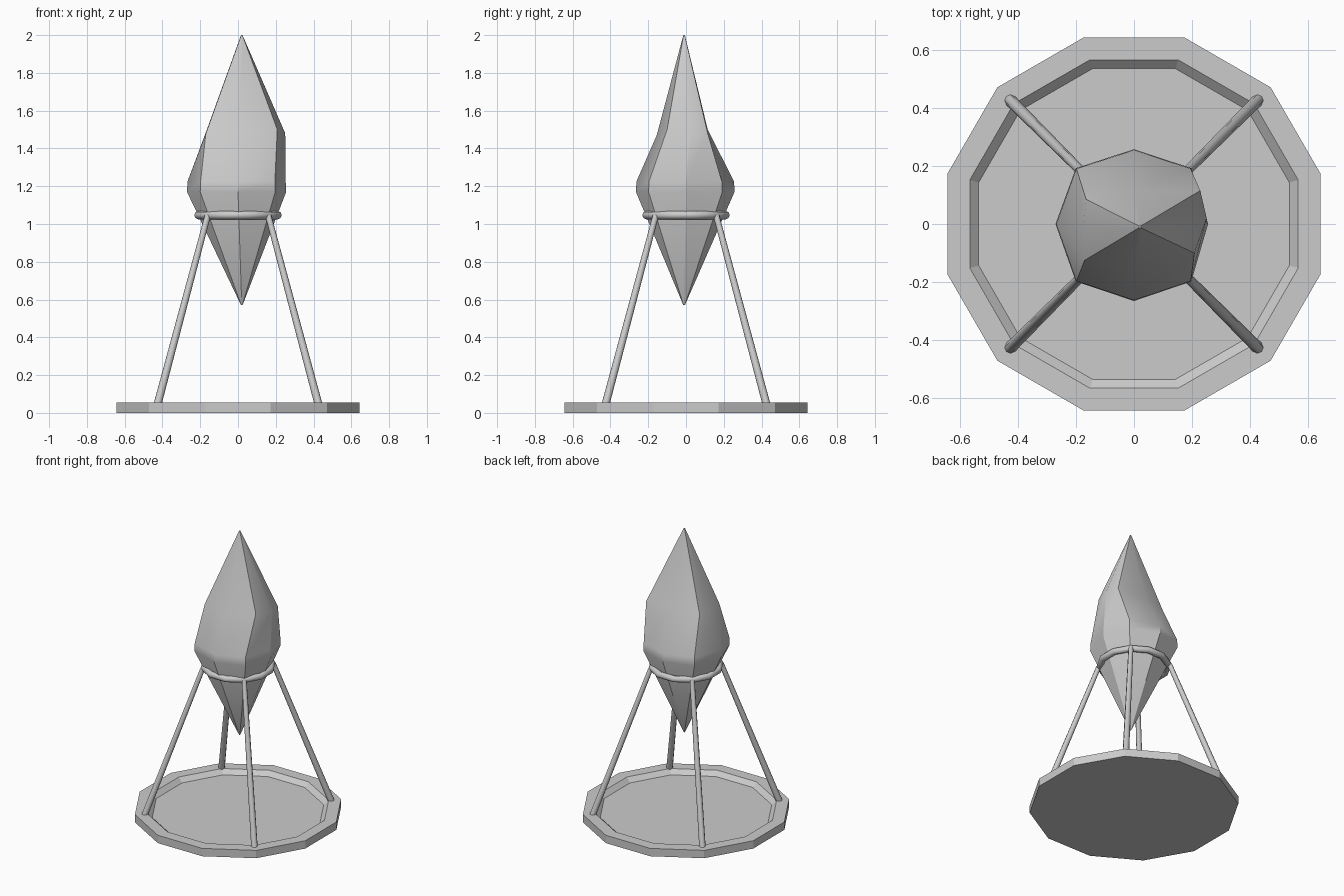
import bpy, bmesh, math
from mathutils import Vector

if "Cube" in bpy.data.objects:
    bpy.data.objects.remove(bpy.data.objects["Cube"], do_unlink=True)

grey = bpy.data.materials.new("stone_grey")
grey.use_nodes = True
colour = (0.6, 0.6, 0.6, 1)
grey.diffuse_color = colour
grey.node_tree.nodes["Principled BSDF"].inputs["Base Color"].default_value = colour


def loft(name, rings, closed=False, smooth=None):
    """Skin a stack of equal-sided rings; close it on itself or cap both ends."""
    bm = bmesh.new()
    loops = [[bm.verts.new(p) for p in ring] for ring in rings]
    n = len(loops[0])
    for a, b in zip(loops, loops[1:] + (loops[:1] if closed else [])):
        for i in range(n):
            j = (i + 1) % n
            bm.faces.new((a[i], a[j], b[j], b[i]))
    if not closed:
        bm.faces.new(loops[0])
        bm.faces.new(loops[-1])
    bmesh.ops.recalc_face_normals(bm, faces=bm.faces)
    mesh = bpy.data.meshes.new(name)
    bm.to_mesh(mesh)
    bm.free()
    mesh.materials.append(grey)
    ob = bpy.data.objects.new(name, mesh)
    bpy.context.collection.objects.link(ob)
    if smooth:
        bpy.ops.object.select_all(action='DESELECT')
        bpy.context.view_layer.objects.active = ob
        ob.select_set(True)
        bpy.ops.object.shade_smooth_by_angle(angle=math.radians(smooth))
    return ob


def circle(r, z, n=12, offset=0.0, cx=0.0, cy=0.0):
    return [(cx + r * math.cos(offset + math.tau * i / n),
             cy + r * math.sin(offset + math.tau * i / n), z) for i in range(n)]


# Twelve-sided tray with a raised rim
tray = [(0.665, 0), (0.665, 0.055), (0.585, 0.055), (0.553, 0.025)]
loft("base_tray", [circle(r, z, offset=math.pi / 12) for r, z in tray])

# Ring that holds the crystal
ring = []
for i in range(12):
    a = math.tau * (i + 0.5) / 12
    ring.append([((0.218 + 0.022 * math.cos(t)) * math.cos(a),
                  (0.218 + 0.022 * math.cos(t)) * math.sin(a),
                  1.047 + 0.022 * math.sin(t))
                 for t in (math.tau * k / 8 for k in range(8))])
loft("holder_ring", ring, closed=True, smooth=50)

# Four splayed legs
for sx, side in ((1, "left"), (-1, "right")):
    for sy, end in ((1, "back"), (-1, "front")):
        foot = Vector((sx * 0.43, sy * 0.43, 0.03))
        top = Vector((sx * 0.16, sy * 0.16, 1.045))
        turn = (top - foot).to_track_quat('Z', 'Y')
        loft(f"{end}_{side}_leg",
             [[p + turn @ Vector(c) for c in circle(r, 0, 8)]
              for p, r in ((foot, 0.021), (top, 0.016))], smooth=50)

# Irregular eight-sided crystal, listed counter-clockwise from +x
belt = [(0.255, 0), (0.197, 0.192), (0, 0.257), (-0.2, 0.192),
        (-0.27, 0), (-0.2, -0.198), (0, -0.265), (0.197, -0.198)]
shoulder = [(0.25, 0.02, 1.48), (0.228, 0.115, 1.48), (0, 0.115, 1.5), (-0.165, 0.085, 1.48),
            (-0.172, 0, 1.48), (-0.17, -0.125, 1.48), (0, -0.155, 1.47), (0.208, -0.1, 1.5)]
loft("crystal", [
    circle(0.004, 0.57, 8, cx=0.02, cy=-0.01),
    [(x, y, 1.17) for x, y in belt],
    [(x * 0.99, y * 0.99, 1.225) for x, y in belt],
    shoulder,
    circle(0.004, 2.0, 8, cx=0.02, cy=-0.01)], smooth=30)
